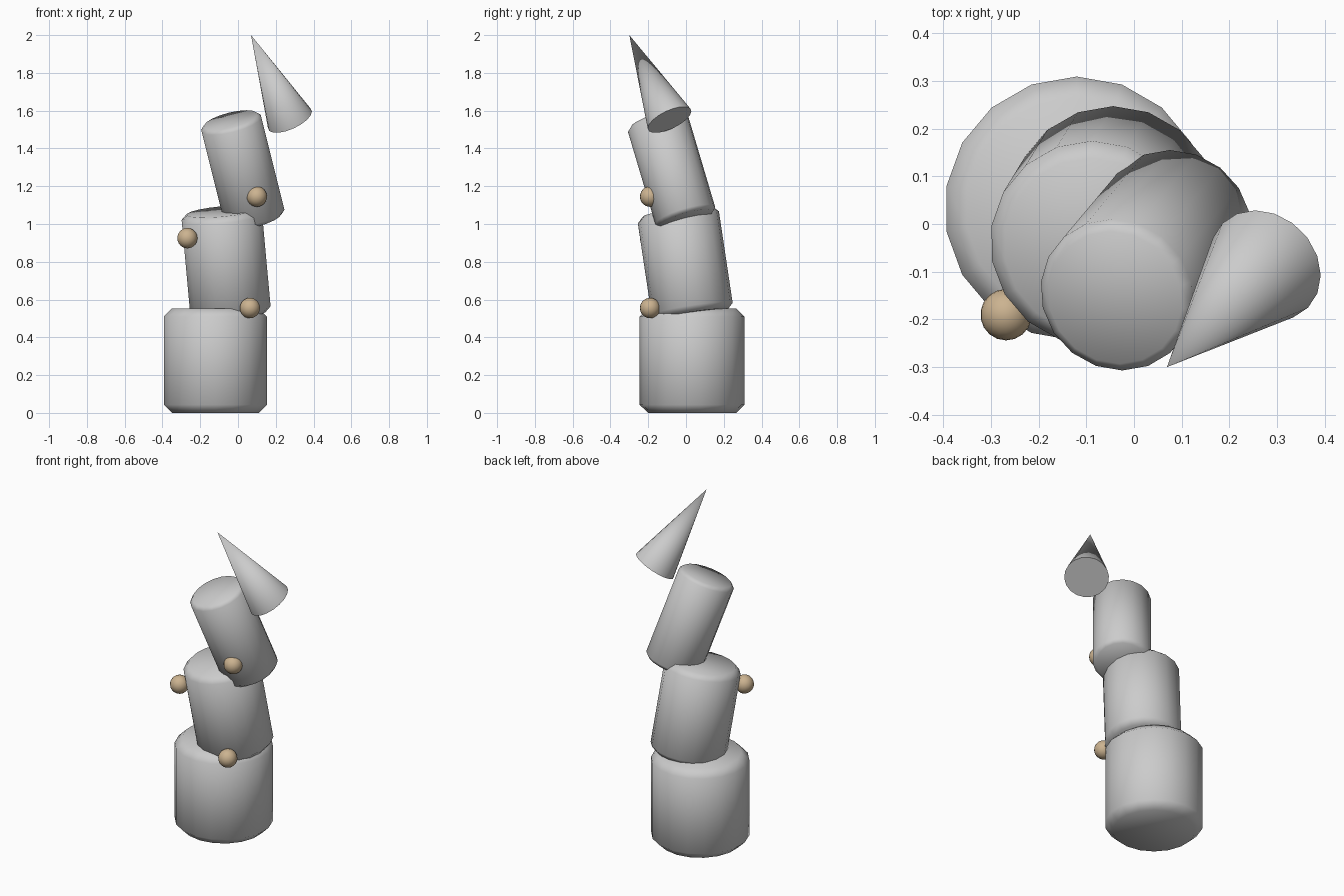
import bpy, math
from mathutils import Vector

if "Cube" in bpy.data.objects:
    bpy.data.objects.remove(bpy.data.objects["Cube"])

SIDES = 18


def tapered(name, bottom, top, r_bottom, r_top, bevel=0.0):
    """Cylinder or cone whose axis runs from bottom to top."""
    a, b = Vector(bottom), Vector(top)
    d = b - a
    u = d.normalized()
    rot = (math.asin(-u.y), math.atan2(u.x, u.z), 0)
    bpy.ops.mesh.primitive_cone_add(vertices=SIDES, radius1=r_bottom, radius2=r_top,
                                    depth=d.length, location=(a + b) / 2, rotation=rot)
    ob = bpy.context.object
    ob.name = name
    if bevel:
        m = ob.modifiers.new("Rim", 'BEVEL')
        m.width = bevel
        m.segments = 1
        m.limit_method = 'ANGLE'
        m.angle_limit = math.radians(40)
        bpy.ops.object.modifier_apply(modifier=m.name)
    bpy.ops.object.shade_smooth_by_angle(angle=math.radians(50))
    return ob


# Leaning stack of three rounded drums
tapered("base_drum", (-0.12, 0.032, 0), (-0.12, 0.032, 0.553), 0.277, 0.277, 0.043)
tapered("middle_drum", (-0.038, 0.037, 0.52), (-0.088, -0.045, 1.066), 0.217, 0.217, 0.031)
tapered("upper_drum", (0.091, 0.002, 1.025), (-0.04, -0.154, 1.55), 0.165, 0.165, 0.02)

# Tilted cone hat at the side of the top
tapered("cone_tip", (0.275, -0.087, 1.552), (0.069, -0.30, 2.0), 0.126, 0.0)

# Tan beads on the front
tan = bpy.data.materials.new("tan")
tan.diffuse_color = (0.6, 0.45, 0.28, 1)
tan.use_nodes = True
tan.node_tree.nodes["Principled BSDF"].inputs["Base Color"].default_value = tan.diffuse_color
beads = {"bead_low": (0.063, -0.19, 0.555),
         "bead_middle": (-0.268, -0.19, 0.925),
         "bead_high": (0.10, -0.19, 1.145)}
for name, loc in beads.items():
    bpy.ops.mesh.primitive_uv_sphere_add(segments=18, ring_count=12, radius=0.054, location=loc)
    ob = bpy.context.object
    ob.name = name
    ob.data.materials.append(tan)
    bpy.ops.object.shade_smooth()
